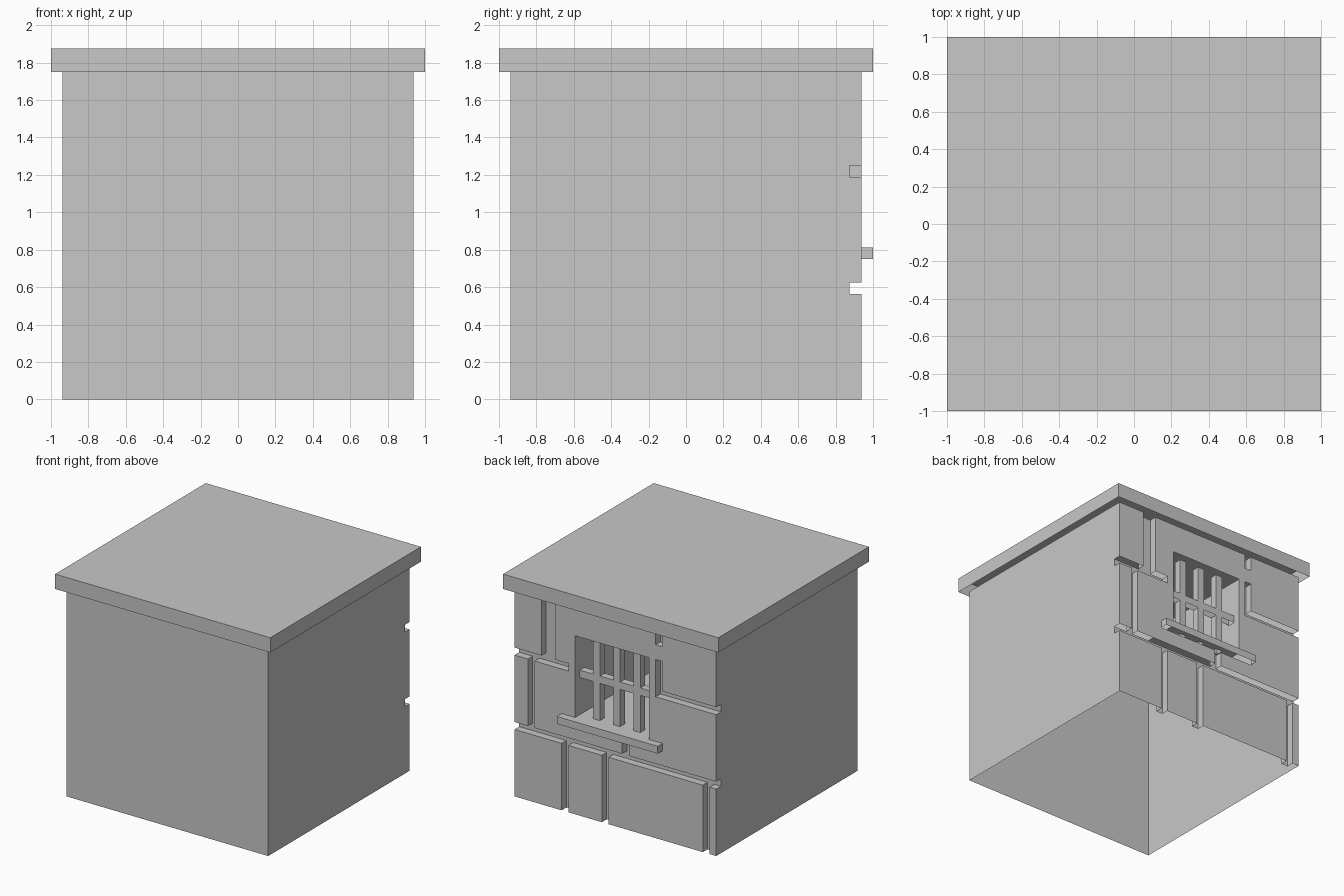
import bpy, bmesh
from mathutils import Vector

if "Cube" in bpy.data.objects:
    bpy.data.objects.remove(bpy.data.objects["Cube"])

P = 1 / 16  # the whole model sits on a grid of 1/16 unit

grey = bpy.data.materials.new("plain_grey")
grey.diffuse_color = (0.58, 0.58, 0.58, 1)
grey.use_nodes = True
grey.node_tree.nodes["Principled BSDF"].inputs["Base Color"].default_value = grey.diffuse_color


def box(name, u, d, z):
    """Box in grid steps: u from the +x edge of the back wall, d inwards from its surface, z up."""
    lo = Vector(((15 - u[1]) * P, (15 - d[1]) * P, z[0] * P))
    hi = Vector(((15 - u[0]) * P, (15 - d[0]) * P, z[1] * P))
    bm = bmesh.new()
    bmesh.ops.create_cube(bm, size=1)
    for v in bm.verts:
        v.co = Vector([(lo[i] + hi[i]) / 2 + v.co[i] * (hi[i] - lo[i]) for i in range(3)])
    mesh = bpy.data.meshes.new(name)
    bm.to_mesh(mesh)
    bm.free()
    mesh.materials.append(grey)
    ob = bpy.data.objects.new(name, mesh)
    bpy.context.collection.objects.link(ob)
    return ob


def combine(target, operation, u, d, z):
    """Carve a box out of the target (DIFFERENCE) or weld one onto it (UNION)."""
    tool = box("tool", u, d, z)
    tool.hide_render = True
    mod = target.modifiers.new("combine", 'BOOLEAN')
    mod.operation = operation
    mod.solver = 'EXACT'
    mod.object = tool
    bpy.context.view_layer.objects.active = target
    bpy.ops.object.modifier_apply(modifier=mod.name)
    bpy.data.objects.remove(tool)


# main block
body = box("walled_block", (0, 30), (0, 30), (0, 28))

# mortar grooves on the back wall: (u range, z range)
grooves = [
    ((-1, 31), (9, 10)),        # lower course, full width
    ((-1, 8), (19, 20)),        # upper course, left part
    ((21, 31), (19, 20)),       # upper course, right part
    ((7, 8), (-1, 9.5)), ((13, 14), (-1, 9.5)), ((28, 29), (-1, 9.5)),
    ((2, 3), (9.5, 19.5)), ((16, 17), (9.5, 12)),
    ((4, 6), (19.5, 29)), ((21, 22), (19.5, 24)), ((21, 22), (26, 29)),
]
for u, z in grooves:
    combine(body, 'DIFFERENCE', u, (-1, 1), z)

# deep window opening
combine(body, 'DIFFERENCE', (9, 20), (-1, 16), (13, 24))

# window bars, crossbar, sill and roof slab
for u in (11, 14, 17):
    combine(body, 'UNION', (u, u + 1), (1, 2), (13, 24))
combine(body, 'UNION', (9, 20), (1, 2), (18, 19))
combine(body, 'UNION', (7, 22), (-1, 0), (12, 13))
combine(body, 'UNION', (-1, 31), (-1, 31), (28, 30))

# the model is an open shell: every face that looks straight down is left out
bm = bmesh.new()
bm.from_mesh(body.data)
bm.normal_update()
down = [f for f in bm.faces if f.normal.z < -0.5]
bmesh.ops.delete(bm, geom=down, context='FACES')
bm.to_mesh(body.data)
bm.free()
